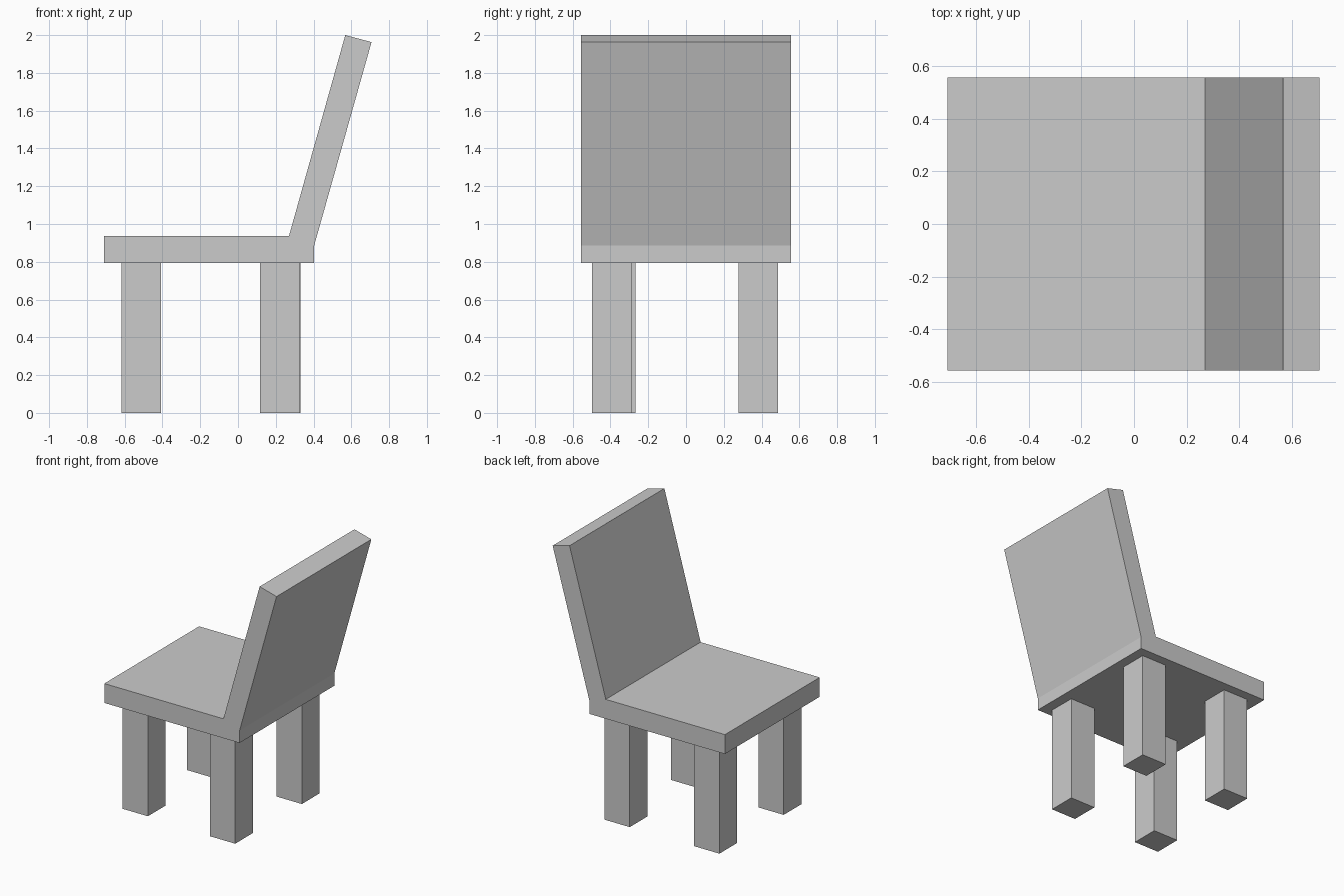
import bpy, bmesh

if "Cube" in bpy.data.objects:
    bpy.data.objects.remove(bpy.data.objects["Cube"])


def extrude_profile(name, points, axis, start, end):
    """Extrude a closed profile along y (points are x,z) or z (points are x,y)."""
    bm = bmesh.new()
    if axis == 'Y':
        verts = [bm.verts.new((a, start, b)) for a, b in points]
        move = (0, end - start, 0)
    else:
        verts = [bm.verts.new((a, b, start)) for a, b in points]
        move = (0, 0, end - start)
    face = bm.faces.new(verts)
    result = bmesh.ops.extrude_face_region(bm, geom=[face], use_keep_orig=True)
    moved = [g for g in result['geom'] if isinstance(g, bmesh.types.BMVert)]
    bmesh.ops.translate(bm, verts=moved, vec=move)
    bmesh.ops.recalc_face_normals(bm, faces=bm.faces[:])
    mesh = bpy.data.meshes.new(name)
    bm.to_mesh(mesh)
    bm.free()
    obj = bpy.data.objects.new(name, mesh)
    bpy.context.collection.objects.link(obj)
    return obj


# Seat and reclined backrest share one continuous side profile
SEAT_BOTTOM = 0.793
profile = [(-0.71, SEAT_BOTTOM), (0.403, SEAT_BOTTOM), (0.403, 0.885),
           (0.707, 1.963), (0.568, 2.0), (0.27, 0.937), (-0.71, 0.937)]
extrude_profile("seat_and_backrest", profile, 'Y', -0.557, 0.557)

# Four square legs, placed by centre with slightly uneven spacing
LEG = 0.104
legs = {
    "front_leg_right": (-0.512, -0.372),
    "front_leg_left": (-0.512, 0.383),
    "rear_leg_right": (0.221, -0.393),
    "rear_leg_left": (0.226, 0.383),
}
for name, (x, y) in legs.items():
    square = [(x - LEG, y - LEG), (x + LEG, y - LEG),
              (x + LEG, y + LEG), (x - LEG, y + LEG)]
    extrude_profile(name, square, 'Z', 0.0, SEAT_BOTTOM)
